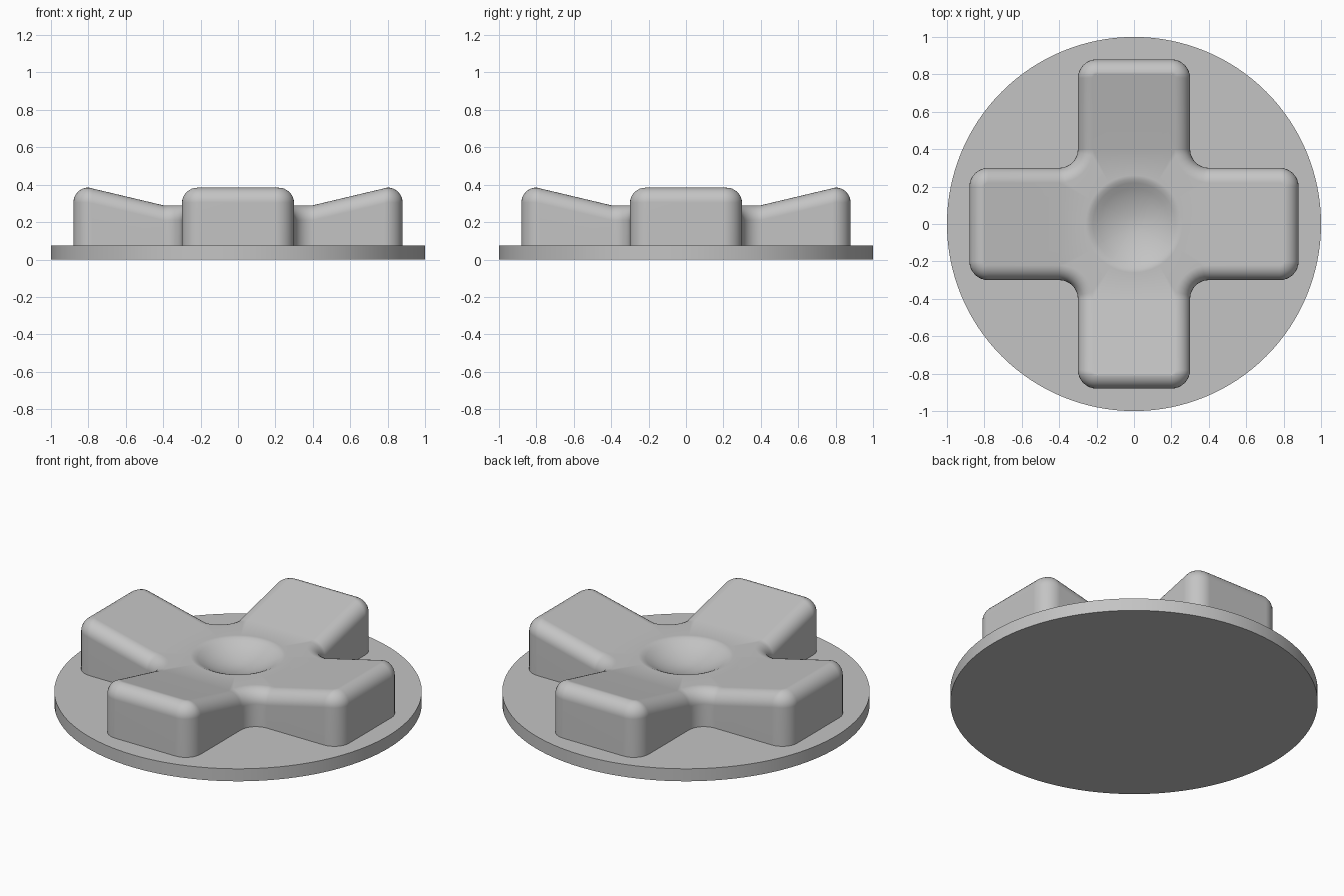
import bpy, bmesh
from math import sin, cos, pi, radians, atan2

cube = bpy.data.objects.get("Cube")
if cube:
    bpy.data.objects.remove(cube, do_unlink=True)

BASE_H = 0.075      # disc thickness
HALF, REACH = 0.3, 0.88   # arm half width and length
ROUND, EDGE = 0.1, 0.08   # plan corner radius, top edge radius
FLAT, LOW, HIGH = 0.4, 0.29, 0.385
STEPS = 8

grey = bpy.data.materials.new("light grey")
grey.use_nodes = True
colour = (0.55, 0.55, 0.55, 1)
grey.diffuse_color = colour
grey.node_tree.nodes["Principled BSDF"].inputs["Base Color"].default_value = colour


def finish(bm, name):
    bmesh.ops.recalc_face_normals(bm, faces=bm.faces)
    mesh = bpy.data.meshes.new(name)
    bm.to_mesh(mesh)
    bm.free()
    obj = bpy.data.objects.new(name, mesh)
    bpy.context.collection.objects.link(obj)
    mesh.materials.append(grey)
    bpy.ops.object.select_all(action='DESELECT')
    obj.select_set(True)
    bpy.context.view_layer.objects.active = obj
    bpy.ops.object.shade_smooth_by_angle(angle=radians(40))
    return obj


def top_height(x, y):
    """Flat centre, then arms rising to their tips."""
    r = min(max(abs(x), abs(y)), REACH - EDGE)
    return LOW + (HIGH - LOW) * max(0, r - FLAT) / (REACH - EDGE - FLAT)


def arc(cx, cy, radius, start, end):
    for i in range(STEPS + 1):
        a = radians(start + (end - start) * i / STEPS)
        yield cx + radius * cos(a), cy + radius * sin(a)


def cross_outline(inset):
    """Four rotated copies of one arm's two corners and its inner fillet."""
    cx, cy = REACH - ROUND, HALF - ROUND
    arm = [*arc(cx, -cy, ROUND - inset, -90, 0),
           *arc(cx, cy, ROUND - inset, 0, 90),
           *arc(HALF + ROUND, HALF + ROUND, ROUND + inset, 270, 180)]
    points = []
    for _ in range(4):
        points += arm
        arm = [(-y, x) for x, y in arm]
    return points


def strip(bm, a, b):
    for i in range(len(a)):
        j = (i + 1) % len(a)
        bm.faces.new((a[i], a[j], b[j], b[i]))


# Round base plate
bm = bmesh.new()
bmesh.ops.create_cone(bm, cap_ends=True, segments=128, radius1=1, radius2=1, depth=BASE_H)
bmesh.ops.translate(bm, verts=bm.verts, vec=(0, 0, BASE_H / 2))
finish(bm, "base_plate")

# Cross pad: walls and rounded upper edge
bm = bmesh.new()
rings = [[bm.verts.new((x, y, BASE_H - 0.005)) for x, y in cross_outline(0)]]
for k in range(STEPS + 1):
    a = pi / 2 * k / STEPS
    rings.append([bm.verts.new((x, y, top_height(x, y) - EDGE * (1 - sin(a))))
                  for x, y in cross_outline(EDGE * (1 - cos(a)))])
for low, high in zip(rings, rings[1:]):
    strip(bm, low, high)

# Sloping arm tops, collecting the boundary of the flat centre
inner = rings[-1]
n = STEPS + 1
core = []
for q in range(4):
    start = q * 3 * n
    before, after = inner[start - 1], inner[start + 2 * n]
    seam = [bm.verts.new(before.co.lerp(after.co, t / 10)) for t in range(1, 10)]
    bm.faces.new([before, *inner[start:start + 2 * n], after, *reversed(seam)])
    core += seam + inner[start + 2 * n:start + 3 * n]

# Flat centre and round thumb hollow
hollow = [(0.26, 0), (0.24, 0.004), (0.22, 0.013), (0.19, 0.03),
          (0.15, 0.048), (0.1, 0.064), (0.05, 0.073)]
angles = [atan2(v.co.y, v.co.x) for v in core]
outer = core
for radius, depth in hollow:
    ring = [bm.verts.new((radius * cos(a), radius * sin(a), LOW - depth)) for a in angles]
    strip(bm, outer, ring)
    outer = ring
bottom = bm.verts.new((0, 0, LOW - 0.076))
for i, v in enumerate(outer):
    bm.faces.new((v, outer[(i + 1) % len(outer)], bottom))

pad = finish(bm, "cross_pad")
weighted = pad.modifiers.new("weighted_normals", 'WEIGHTED_NORMAL')
weighted.keep_sharp = True
